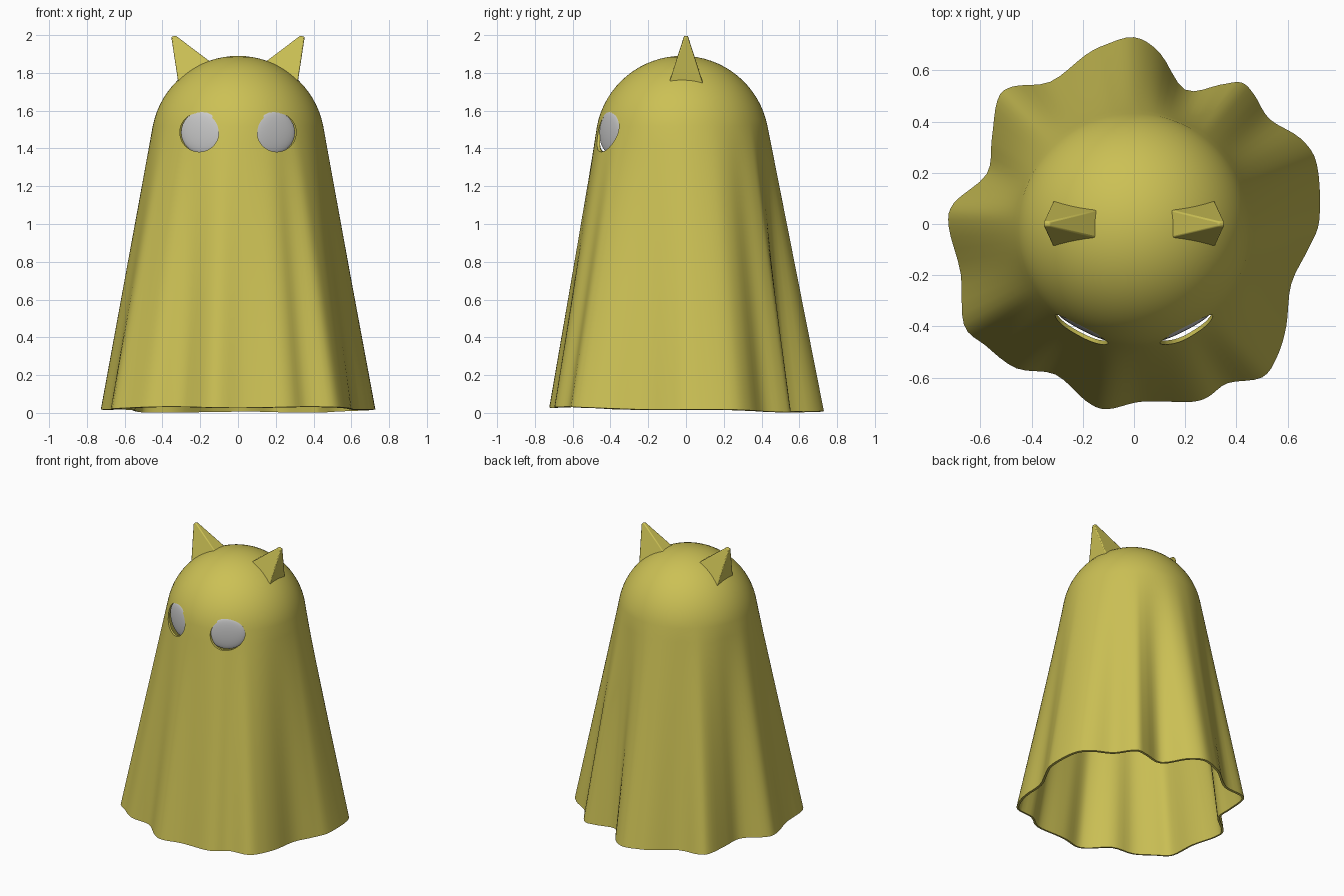
import bpy, bmesh
from math import sin, cos, atan2, radians, pi
from mathutils import Vector

if "Cube" in bpy.data.objects:
    bpy.data.objects.remove(bpy.data.objects["Cube"])

mat = bpy.data.materials.new("mustard_cloth")
mat.diffuse_color = (0.6, 0.53, 0.09, 1)
mat.use_nodes = True
mat.node_tree.nodes["Principled BSDF"].inputs["Base Color"].default_value = mat.diffuse_color


def mesh_object(name, bm, material=None):
    me = bpy.data.meshes.new(name)
    bm.to_mesh(me)
    bm.free()
    ob = bpy.data.objects.new(name, me)
    bpy.context.collection.objects.link(ob)
    if material:
        me.materials.append(material)
    return ob


def smooth(ob, angle):
    bpy.ops.object.select_all(action='DESELECT')
    ob.select_set(True)
    bpy.context.view_layer.objects.active = ob
    bpy.ops.object.shade_smooth_by_angle(angle=radians(angle))


# Wavy hem outline, clockwise from the back
HEM = [(0, .73), (.10, .67), (.2, .525), (.34, .545), (.42, .553), (.47, .505),
       (.53, .41), (.65, .335), (.715, .233), (.725, .02), (.685, -.09), (.615, -.233),
       (.595, -.40), (.56, -.517), (.50, -.60), (.366, -.622), (.288, -.677), (.218, -.696),
       (.10, -.693), (.01, -.697), (-.11, -.724), (-.19, -.69), (-.307, -.588), (-.46, -.564),
       (-.58, -.475), (-.665, -.393), (-.677, -.195), (-.724, -.012), (-.704, .082),
       (-.576, .195), (-.556, .33), (-.533, .486), (-.475, .537), (-.327, .556),
       (-.19, .66), (-.113, .70)]


def closed_curve(pts, sub):
    pts = [Vector(p) for p in pts]
    n, out = len(pts), []
    for i in range(n):
        a, b, c, d = (pts[(i + k) % n] for k in (-1, 0, 1, 2))
        for s in range(sub):
            t = s / sub
            out.append(0.5 * (2 * b + (c - a) * t + (2 * a - 5 * b + 4 * c - d) * t * t
                              + (3 * b - a - 3 * c + d) * t ** 3))
    return out


# Cloak: straight folds from the hem up into a round dome
R, CY, CZ, E0 = 0.46, -0.02, 1.43, radians(11)
SKIRT, DOME = 16, 16
bm = bmesh.new()
columns = []
for h in closed_curve(HEM, 4):
    a = atan2(h.y - CY, h.x)
    hem = Vector((h.x, h.y, 0.018 - 0.013 * sin(a) + 0.004 * sin(5 * a)))

    def dome(e):
        return Vector((R * cos(e) * cos(a), CY + R * cos(e) * sin(a), CZ + R * sin(e)))
    col = [hem.lerp(dome(E0), j / SKIRT) for j in range(SKIRT)]
    col += [dome(E0 + (pi / 2 - E0) * j / DOME) for j in range(DOME)]
    columns.append([bm.verts.new(p) for p in col])
pole = bm.verts.new((0, CY, CZ + R))
for i, c in enumerate(columns):
    d = columns[(i + 1) % len(columns)]
    for j in range(len(c) - 1):
        bm.faces.new((c[j], c[j + 1], d[j + 1], d[j]))
    bm.faces.new((c[-1], pole, d[-1]))
cloak = mesh_object("cloak", bm, mat)
sol = cloak.modifiers.new("thickness", 'SOLIDIFY')
sol.thickness = 0.015
sol.offset = -1

# Round eye holes cut straight through the front
bpy.context.view_layer.objects.active = cloak
bpy.ops.object.modifier_apply(modifier=sol.name)
for s in (-1, 1):
    bpy.ops.mesh.primitive_cylinder_add(vertices=48, radius=0.103, depth=0.5,
                                        location=(s * 0.205, -0.45, 1.485),
                                        rotation=(pi / 2, 0, 0))
    cutter = bpy.context.object
    cutter.name = "eye_cutter"
    cutter.hide_render = True
    cut = cloak.modifiers.new("eye_hole", 'BOOLEAN')
    cut.operation = 'DIFFERENCE'
    cut.solver = 'EXACT'
    cut.object = cutter
    bpy.context.view_layer.objects.active = cloak
    bpy.ops.object.modifier_apply(modifier=cut.name)
    bpy.data.objects.remove(cutter)
smooth(cloak, 40)

for s, side in ((-1, "left"), (1, "right")):
    # Grey lens-shaped eyes just behind the holes
    bpy.ops.mesh.primitive_uv_sphere_add(segments=32, ring_count=16, radius=1,
                                         location=(s * 0.19, -0.40, 1.485),
                                         rotation=(0, 0, s * radians(27)))
    eye = bpy.context.object
    eye.name = side + "_eye"
    eye.scale = (0.125, 0.02, 0.112)
    smooth(eye, 60)

    # Four-sided pointed ears with a small blunt tip
    bm = bmesh.new()
    base = [(.135, -.057, 1.85), (.315, -.092, 1.74), (.315, .092, 1.74), (.135, .057, 1.85)]
    tip = [(.331, -.010, 1.998), (.353, -.010, 1.99), (.353, .010, 1.99), (.331, .010, 1.998)]
    lo, hi = ([bm.verts.new((s * x, y, z)) for x, y, z in ring] for ring in (base, tip))
    for k in range(4):
        m = (k + 1) % 4
        bm.faces.new((lo[k], lo[m], hi[m], hi[k]))
    bm.faces.new(hi)
    bm.faces.new(lo[::-1])
    bmesh.ops.recalc_face_normals(bm, faces=bm.faces)
    ear = mesh_object(side + "_ear", bm, mat)
    bev = ear.modifiers.new("soft_edges", 'BEVEL')
    bev.width = 0.006
    bev.segments = 2
    smooth(ear, 35)
